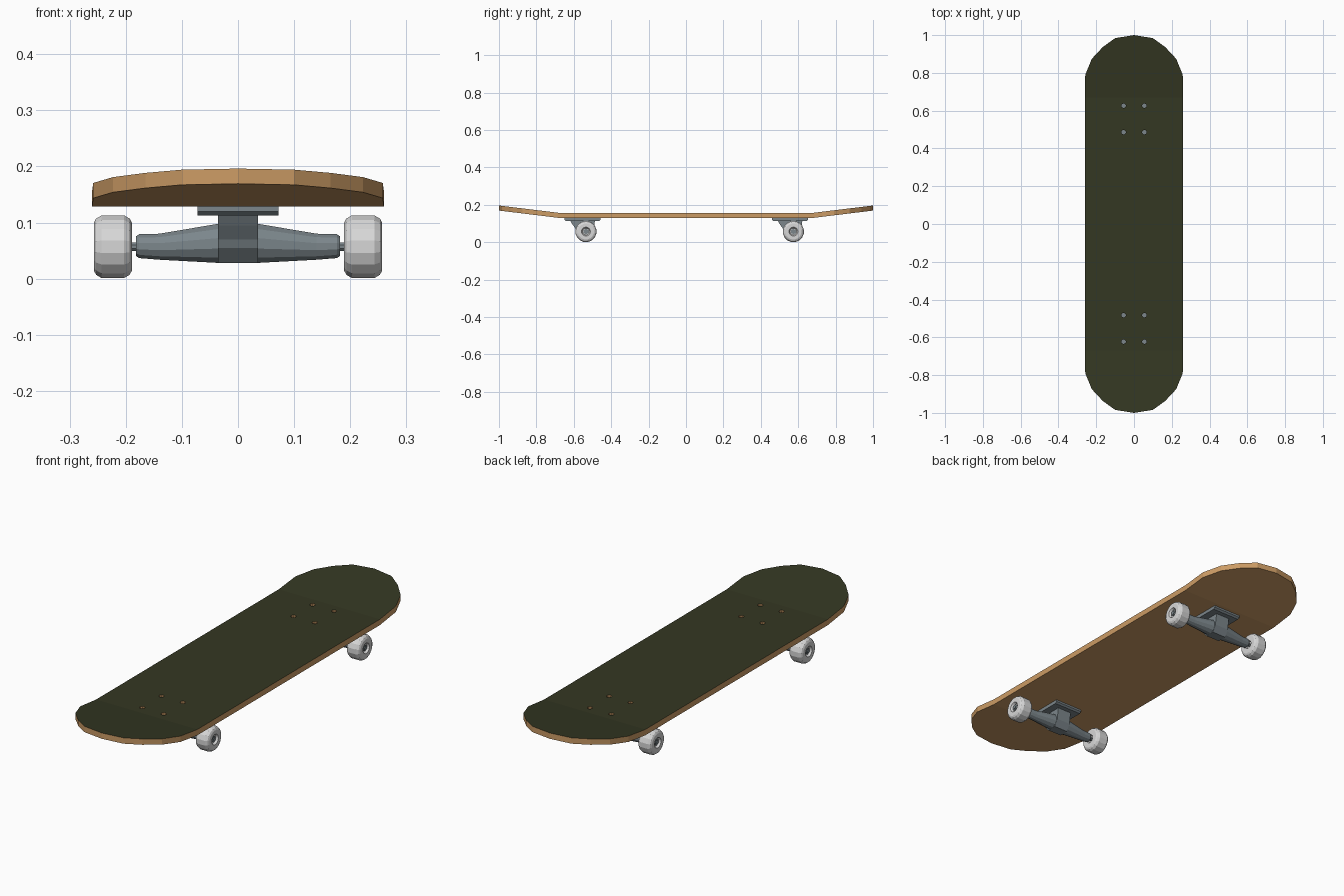
import bpy, bmesh
from math import sin, cos, pi
from mathutils import Matrix

cube = bpy.data.objects.get("Cube")
if cube:
    bpy.data.objects.remove(cube, do_unlink=True)


def material(name, r, g, b):
    m = bpy.data.materials.new(name)
    m.use_nodes = True
    m.diffuse_color = (r, g, b, 1)
    m.node_tree.nodes["Principled BSDF"].inputs["Base Color"].default_value = (r, g, b, 1)
    return m


wood = material("maple wood", 0.60, 0.33, 0.13)
grip = material("dark green grip", 0.034, 0.038, 0.016)
metal = material("blue grey metal", 0.20, 0.24, 0.26)
urethane = material("off white urethane", 0.68, 0.68, 0.68)


def finish(bm, name, *mats):
    bmesh.ops.recalc_face_normals(bm, faces=bm.faces)
    mesh = bpy.data.meshes.new(name)
    bm.to_mesh(mesh)
    bm.free()
    for m in mats:
        mesh.materials.append(m)
    ob = bpy.data.objects.new(name, mesh)
    bpy.context.collection.objects.link(ob)
    return ob


def loft(name, sections, mat, y, seg=12):
    """Skin oval rings along x; each section is (x, centre z, y radius, z radius)."""
    bm = bmesh.new()
    rings = []
    for x, z, ry, rz in sections:
        angles = [2 * pi * (i + 0.5) / seg for i in range(seg)]
        rings.append([bm.verts.new((x, y + ry * cos(a), z + rz * sin(a))) for a in angles])
    for a, b in zip(rings, rings[1:]):
        for i in range(seg):
            j = (i + 1) % seg
            bm.faces.new((a[i], a[j], b[j], b[i]))
    bm.faces.new(rings[0])
    bm.faces.new(rings[-1])
    return finish(bm, name, mat)


def prism(name, profile, half_width, mat, y):
    """Extrude a (y, z) profile across x."""
    bm = bmesh.new()
    face = bm.faces.new([bm.verts.new((-half_width, y + py, z)) for py, z in profile])
    out = bmesh.ops.extrude_face_region(bm, geom=[face])["geom"]
    bmesh.ops.translate(bm, vec=(2 * half_width, 0, 0),
                        verts=[v for v in out if isinstance(v, bmesh.types.BMVert)])
    return finish(bm, name, mat)


# Deck: flat middle with rounded, upturned nose and tail
BEND, BASE, THICK, SLOPE = 0.67, 0.129, 0.027, 0.122
TRUCKS = {"front": -0.553, "rear": 0.556}
half_end = [(0.26, BEND), (0.258, 0.79), (0.223, 0.875), (0.165, 0.937), (0.1, 0.984)]
end = half_end + [(0, 1)] + [(-x, y) for x, y in reversed(half_end)]

bm = bmesh.new()
ends = [[bm.verts.new((x, s * y, BASE + SLOPE * (y - BEND))) for x, y in end] for s in (1, -1)]
nose, tail = ends
faces = [bm.faces.new(nose), bm.faces.new(tail),
         bm.faces.new((nose[0], nose[-1], tail[-1], tail[0]))]
out = bmesh.ops.extrude_face_region(bm, geom=faces)["geom"]
bmesh.ops.translate(bm, vec=(0, 0, THICK),
                    verts=[v for v in out if isinstance(v, bmesh.types.BMVert)])
bmesh.ops.recalc_face_normals(bm, faces=bm.faces)
for f in bm.faces:
    f.material_index = 1 if f.normal.z > 0.5 else 0
deck = finish(bm, "deck", wood, grip)

# Bolt holes through the deck
bm = bmesh.new()
for ty in TRUCKS.values():
    for x in (-0.055, 0.055):
        for dy in (-0.07, 0.07):
            bmesh.ops.create_cone(bm, cap_ends=True, segments=10, radius1=0.012, radius2=0.012,
                                  depth=0.2, matrix=Matrix.Translation((x, ty + dy, 0.14)))
cutter = finish(bm, "bolt_hole_cutter", wood)
cutter.hide_render = True
mod = deck.modifiers.new("bolt holes", "BOOLEAN")
mod.operation = "DIFFERENCE"
mod.solver = "EXACT"
mod.object = cutter
bpy.context.view_layer.objects.active = deck
bpy.ops.object.modifier_apply(modifier=mod.name)
bpy.data.objects.remove(cutter, do_unlink=True)

# Trucks and wheels
AXLE_Z = 0.057
half_hanger = [(0.036, 0.063, 0.036, 0.036), (0.14, 0.057, 0.024, 0.024),
               (0.176, 0.058, 0.022, 0.022), (0.182, 0.058, 0.018, 0.018)]
wheel_profile = [(0.198, 0.016), (0.189, 0.020), (0.189, 0.043), (0.193, 0.051), (0.203, 0.057),
                 (0.243, 0.057), (0.253, 0.051), (0.257, 0.043), (0.257, 0.024), (0.246, 0.018)]
plate_profile = [(-0.096, 0.129), (-0.096, 0.120), (-0.088, 0.113),
                 (0.088, 0.113), (0.096, 0.120), (0.096, 0.129)]
yoke_profile = [(-0.066, 0.115), (-0.054, 0.095), (-0.036, 0.070), (-0.030, 0.055),
                (-0.005, 0.028), (0.040, 0.028), (0.058, 0.060), (0.066, 0.115)]

for label, ty in TRUCKS.items():
    ay = ty + 0.018
    prism(label + "_baseplate", plate_profile, 0.072, metal, ty)
    prism(label + "_yoke", yoke_profile, 0.036, metal, ty)
    hanger = [(-x, *rest) for x, *rest in reversed(half_hanger)] + half_hanger
    loft(label + "_hanger", hanger, metal, ay)
    loft(label + "_axle", [(x, AXLE_Z, 0.008, 0.008) for x in (-0.254, 0.254)], metal, ay, 8)
    for side, s in (("left", 1), ("right", -1)):
        loft(f"{label}_{side}_wheel", [(s * x, AXLE_Z, r, r) for x, r in wheel_profile],
             urethane, ay, 16)
        loft(f"{label}_{side}_axle_nut", [(s * x, AXLE_Z, 0.015, 0.015) for x in (0.24, 0.251)],
             metal, ay, 6)
